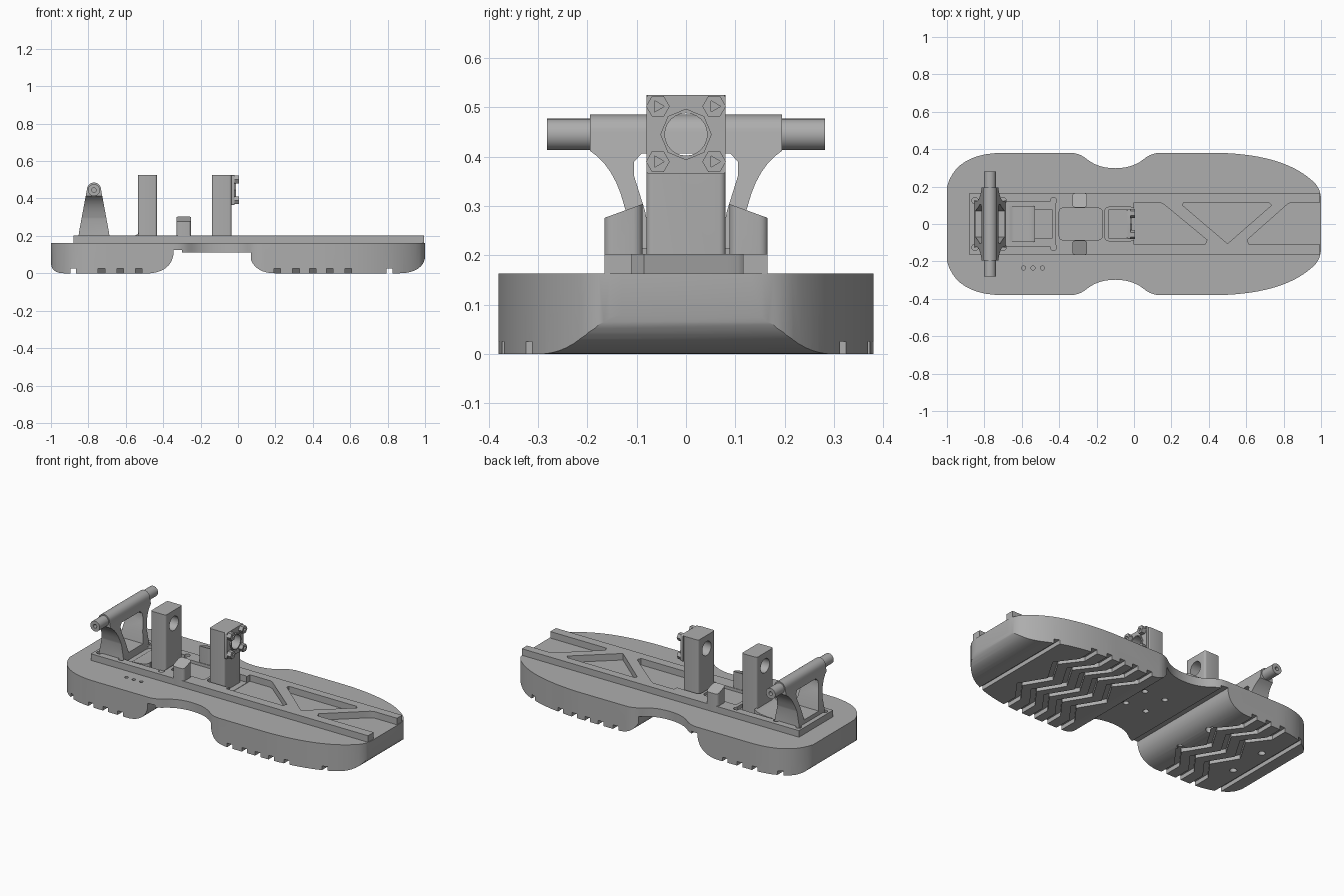
import bpy, bmesh, math
from mathutils import Vector

cube = bpy.data.objects.get("Cube")
if cube:
    bpy.data.objects.remove(cube)

grey = bpy.data.materials.new("plain_grey")
grey.use_nodes = True
grey.diffuse_color = (0.42, 0.42, 0.42, 1)
grey.node_tree.nodes["Principled BSDF"].inputs["Base Color"].default_value = grey.diffuse_color


# Helpers: outlines, prisms and boolean cuts
def arc(p0, c, p1, n=10):
    """Curved run from p0 to p1, pulled towards c."""
    a, b, d = Vector(p0), Vector(c), Vector(p1)
    return [tuple(a * (1 - t) ** 2 + b * 2 * t * (1 - t) + d * t * t)
            for t in (i / n for i in range(n + 1))]


def circle(cx, cy, r, n=24):
    return [(cx + r * math.cos(math.tau * i / n), cy + r * math.sin(math.tau * i / n))
            for i in range(n)]


def rounded(x0, x1, y0, y1, r):
    pts = []
    for cx, cy, k in ((x1 - r, y1 - r, 0), (x0 + r, y1 - r, 1),
                      (x0 + r, y0 + r, 2), (x1 - r, y0 + r, 3)):
        for i in range(5):
            a = math.pi / 2 * (k + i / 4)
            pts.append((cx + r * math.cos(a), cy + r * math.sin(a)))
    return pts


def prism(name, pts, axis, lo, hi):
    place = {"x": lambda a, b, h: (h, a, b), "y": lambda a, b, h: (a, h, b),
             "z": lambda a, b, h: (a, b, h)}[axis]
    clean = [p for i, p in enumerate(pts) if (Vector(p) - Vector(pts[i - 1])).length > 1e-5]
    bm = bmesh.new()
    rings = [[bm.verts.new(place(a, b, h)) for a, b in clean] for h in (lo, hi)]
    bm.faces.new(rings[0])
    bm.faces.new(rings[1])
    for i in range(len(clean)):
        bm.faces.new((rings[0][i - 1], rings[0][i], rings[1][i], rings[1][i - 1]))
    bmesh.ops.recalc_face_normals(bm, faces=bm.faces)
    mesh = bpy.data.meshes.new(name)
    bm.to_mesh(mesh)
    bm.free()
    mesh.materials.append(grey)
    ob = bpy.data.objects.new(name, mesh)
    bpy.context.collection.objects.link(ob)
    return ob


def combine(target, tools, operation="DIFFERENCE"):
    bpy.context.view_layer.objects.active = target
    for tool in tools:
        tool.hide_render = True
        mod = target.modifiers.new("cut", "BOOLEAN")
        mod.operation, mod.solver, mod.object = operation, "EXACT", tool
        bpy.ops.object.modifier_apply(modifier=mod.name)
        bpy.data.objects.remove(tool)


def hole(x, y, r, lo, hi):
    return prism("cutter", circle(x, y, r, 16), "z", lo, hi)


# Sole: plan outline crossed with the side profile
half = (arc((-1, .2), (-.95, .38), (-.7, .38))
        + arc((-.34, .38), (-.29, .38), (-.25, .345), 5)
        + arc((-.25, .345), (-.19, .298), (-.1, .298), 6)
        + arc((-.1, .298), (-.01, .298), (.05, .345), 6)
        + arc((.05, .345), (.09, .38), (.14, .38), 5)
        + arc((.46, .38), (.82, .37), (.97, .215), 16)
        + arc((.97, .215), (1, .18), (1, .13), 4))
sole = prism("sole", half + [(x, -y) for x, y in reversed(half)], "z", 0, .163)
side = ([(-1.1, .3), (-1.1, .06)] + arc((-1, .06), (-1, 0), (-.93, 0))
        + arc((-.47, 0), (-.36, .01), (-.345, .1)) + [(-.345, .125), (-.3, .125), (-.3, .11),
                                                     (.06, .11), (.06, .125), (.1, .125)][:4]
        + [(.07, .11)] + arc((.07, .07), (.1, 0), (.2, 0))
        + arc((.86, 0), (.98, 0), (1, .08)) + [(1.1, .09), (1.1, .3)])
combine(sole, [prism("profile", side, "y", -1, 1)], "INTERSECT")

# Tread grooves, screw holes and marker dots
grooves = []
for x in (-.73, -.63, -.53, .21, .31, .4, .49, .59):
    path = [(x, -.5), (x, -.27), (x + .09, -.15), (x, 0), (x + .09, .15), (x, .27), (x, .5)]
    strip = [(a - .018, b) for a, b in path] + [(a + .018, b) for a, b in reversed(path)]
    grooves.append(prism("groove", strip, "z", -.05, .025))
for x in (-.88, .81):
    strip = [(x - .015, -.5), (x + .015, -.5), (x + .015, .5), (x - .015, .5)]
    grooves.append(prism("groove", strip, "z", -.05, .025))
combine(sole, grooves)
combine(sole, [hole(x, y, .02, -.05, .06) for x in (-.8, -.43) for y in (-.12, .12)])
combine(sole, [hole(x, y, .017, .05, .135) for x in (-.15, -.01) for y in (-.08, .08)])
combine(sole, [hole(x, -.235, .011, .14, .2) for x in (-.59, -.54, -.49)])

# Rail with truss pockets and mounting recesses
rail = prism("rail", [(-.88, -.165), (.995, -.165), (.995, .165), (-.88, .165)], "z", .15, .203)
pockets = [
    [(0, .115), (.14, .115), (.16, .105), (.39, -.085), (.38, -.11), (0, -.11)],
    [(.265, .115), (.72, .115), (.735, .1), (.5, -.105), (.26, .1)],
    [(1.1, .115), (.84, .115), (.82, .105), (.605, -.085), (.615, -.11), (1.1, -.11)],
]
combine(rail, [prism("pocket", p, "z", .1, .3) for p in pockets])
combine(rail, [prism("recess", rounded(*box, .02), "z", floor, .3) for box, floor in (
    ((-.69, -.42, -.12, .12), .18), ((-.4, -.17, -.085, .085), .185),
    ((-.155, .003, -.09, .09), .165))])
combine(rail, [hole(x, y, .017, .18, .3)
               for x in (-.85, -.7, -.43) for y in (-.125, .125)])

# Two drilled posts
rear_post = prism("rear_post", rounded(-.535, -.433, -.08, .08, .012), "z", .16, .525)
front_post = prism("front_post", rounded(-.14, -.035, -.08, .08, .012), "z", .16, .525)
plate = prism("bearing_plate", rounded(-.08, .08, .365, .525, .006), "x", -.036, -.02)
ring = prism("bearing_ring", circle(0, .445, .052, 8), "x", -.021, -.012)
for part in (rear_post, front_post, plate, ring):
    combine(part, [prism("bore", circle(0, .445, .043), "x", -1, 1)])

# Sloping curved foot on the rear post
foot = [(-.68, .17)] + arc((-.65, .19), (-.55, .19), (-.53, .215), 6) + [(-.53, .17)]
prism("rear_post_foot", foot, "y", -.095, .095)

# Hex bolts at the plate corners
bolts = []
for y in (-.057, .057):
    for z in (.39, .502):
        bolts.append(prism("bolt", circle(y, z, .024, 6), "x", -.022, .006))
        combine(bolts[-1], [prism("socket", circle(y, z, .013, 3), "x", -.008, .05)])

# Wedge-topped stop blocks
for name, s in (("left_stop", 1), ("right_stop", -1)):
    wedge = [(s * .088, .17), (s * .165, .17), (s * .165, .276), (s * .088, .304)]
    stop = prism(name, wedge, "x", -.33, -.25)
    combine(stop, [prism("plan", rounded(-.33, -.25, *sorted((s * .088, s * .166)), .018),
                         "z", 0, 1)], "INTERSECT")

# Trestle: flared legs under a round-topped crossbar
leg = [(.125, .19), (.122, .29)] + arc((.125, .3), (.145, .38), (.195, .412), 6) + [(.195, .486)]
trestle = prism("trestle", leg + [(-y, z) for y, z in reversed(leg)], "x", -.9, -.65)
gap = [(.07, .225), (.083, .29), (.105, .36), (.105, .39), (.09, .406)]
combine(trestle, [prism("opening", gap + [(-y, z) for y, z in reversed(gap)], "x", -1, -.6)])
top = [(-.77 + .038 * math.cos(a), .447 + .038 * math.sin(a))
       for a in (math.pi * i / 12 for i in range(13))]
taper = [(-.855, .18), (-.685, .18), (-.69, .22)] + top + [(-.85, .22)]
combine(trestle, [prism("taper", taper, "y", -1, 1)], "INTERSECT")

# Cross pin with drilled ends
pin = prism("cross_pin", circle(-.77, .445, .032), "y", -.282, .282)
combine(pin, [prism("bore", circle(-.77, .445, .012, 12), "y", s * .25, s * .35) for s in (-1, 1)])

# Smooth curved walls, keep edges crisp
bpy.ops.object.select_all(action="DESELECT")
for ob in bpy.context.collection.objects:
    if ob.type == "MESH" and ob.data.materials and ob.data.materials[0] == grey:
        ob.select_set(True)
        bpy.context.view_layer.objects.active = ob
bpy.ops.object.shade_smooth_by_angle(angle=math.radians(28))
